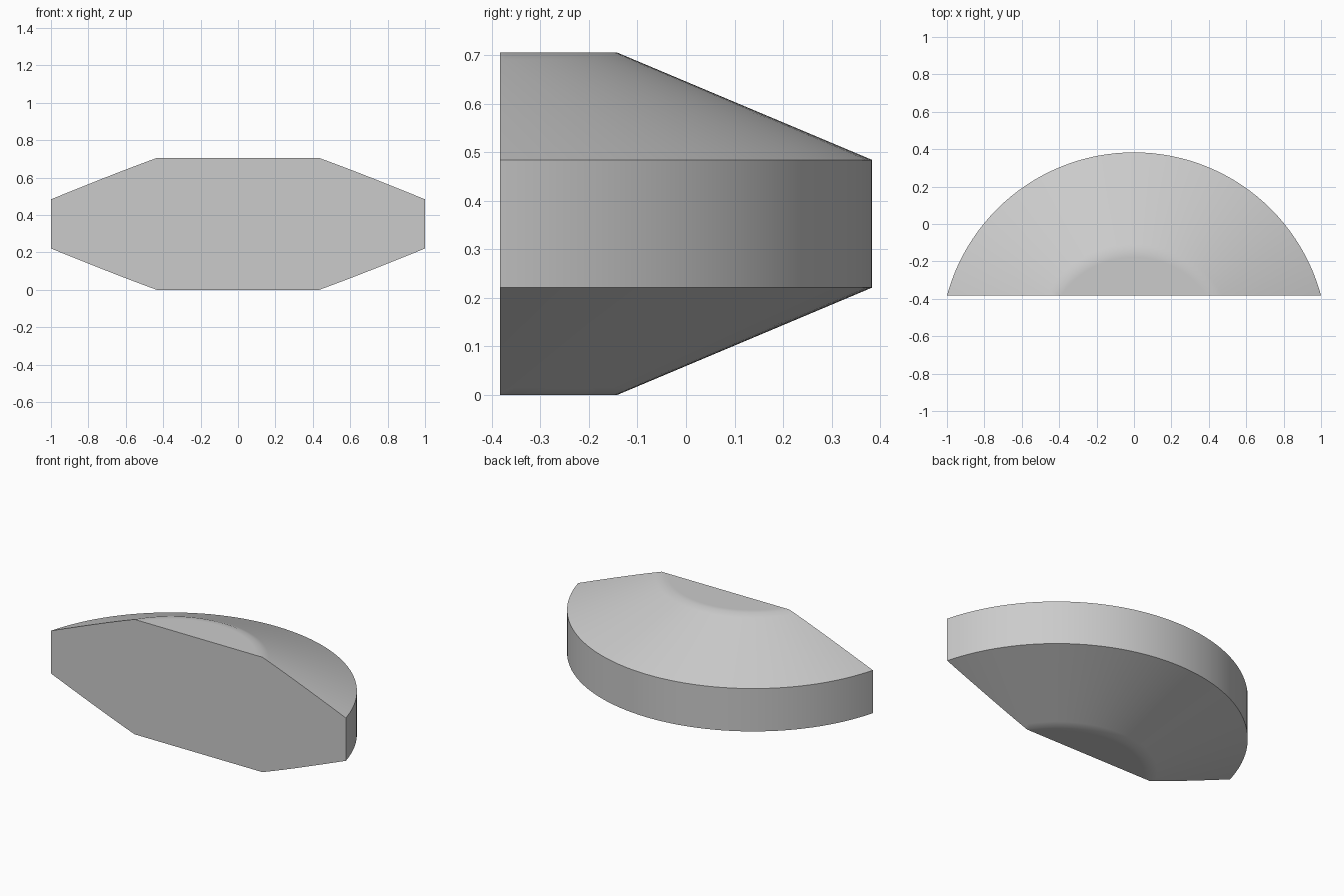
import bpy, bmesh, math
from mathutils import Vector

cube = bpy.data.objects.get("Cube")
if cube:
    bpy.data.objects.remove(cube, do_unlink=True)

HEIGHT, RIM_LOW, RIM_HIGH = 0.705, 0.221, 0.484
RIM_R, CAP_R = 1.036, 0.511      # outer rim and flat cap radii
AXIS_Y, FRONT_Y = -0.653, -0.383  # lathe axis and flat front plane
SEGMENTS = 128

# One shared grey
grey = bpy.data.materials.new("light_grey")
grey.use_nodes = True
color = (0.6, 0.6, 0.6, 1)
grey.diffuse_color = color
grey.node_tree.nodes["Principled BSDF"].inputs["Base Color"].default_value = color


def cone_z(r):
    """Height of the upper sloped face at radius r."""
    return HEIGHT - (HEIGHT - RIM_HIGH) * (r - CAP_R) / (RIM_R - CAP_R)


# Upper half profile: cap, soft shoulder held by support rings, slope, rim
upper = [(0, HEIGHT), (CAP_R - 0.035, HEIGHT), (CAP_R, HEIGHT),
         (CAP_R + 0.035, cone_z(CAP_R + 0.035)), (RIM_R, RIM_HIGH)]
lower = [(r, HEIGHT - z) for r, z in reversed(upper)]
profile = upper + lower

# Lathe the profile around the vertical axis
bm = bmesh.new()
axis = Vector((0, AXIS_Y, 0))
verts = [bm.verts.new(axis + Vector((0, r, z))) for r, z in profile]
edges = [bm.edges.new(pair) for pair in zip(verts, verts[1:])]
bmesh.ops.spin(bm, geom=verts + edges, cent=axis, axis=(0, 0, 1),
               angle=math.tau, steps=SEGMENTS, use_duplicate=False)
bmesh.ops.remove_doubles(bm, verts=bm.verts, dist=1e-4)

# Slice off the front and close it with a flat face
cut = bmesh.ops.bisect_plane(bm, geom=bm.verts[:] + bm.edges[:] + bm.faces[:],
                             plane_co=(0, FRONT_Y, 0), plane_no=(0, 1, 0),
                             clear_inner=True)
rim = [e for e in bm.edges if e.is_boundary]
bmesh.ops.contextual_create(bm, geom=rim)
bmesh.ops.recalc_face_normals(bm, faces=bm.faces)

mesh = bpy.data.meshes.new("sliced_disc")
bm.to_mesh(mesh)
bm.free()
mesh.materials.append(grey)
disc = bpy.data.objects.new("sliced_disc", mesh)
bpy.context.collection.objects.link(disc)

# Smooth the slopes, keep the rim and front edges sharp
bpy.ops.object.select_all(action="DESELECT")
disc.select_set(True)
bpy.context.view_layer.objects.active = disc
bpy.ops.object.shade_smooth_by_angle(angle=math.radians(30))
